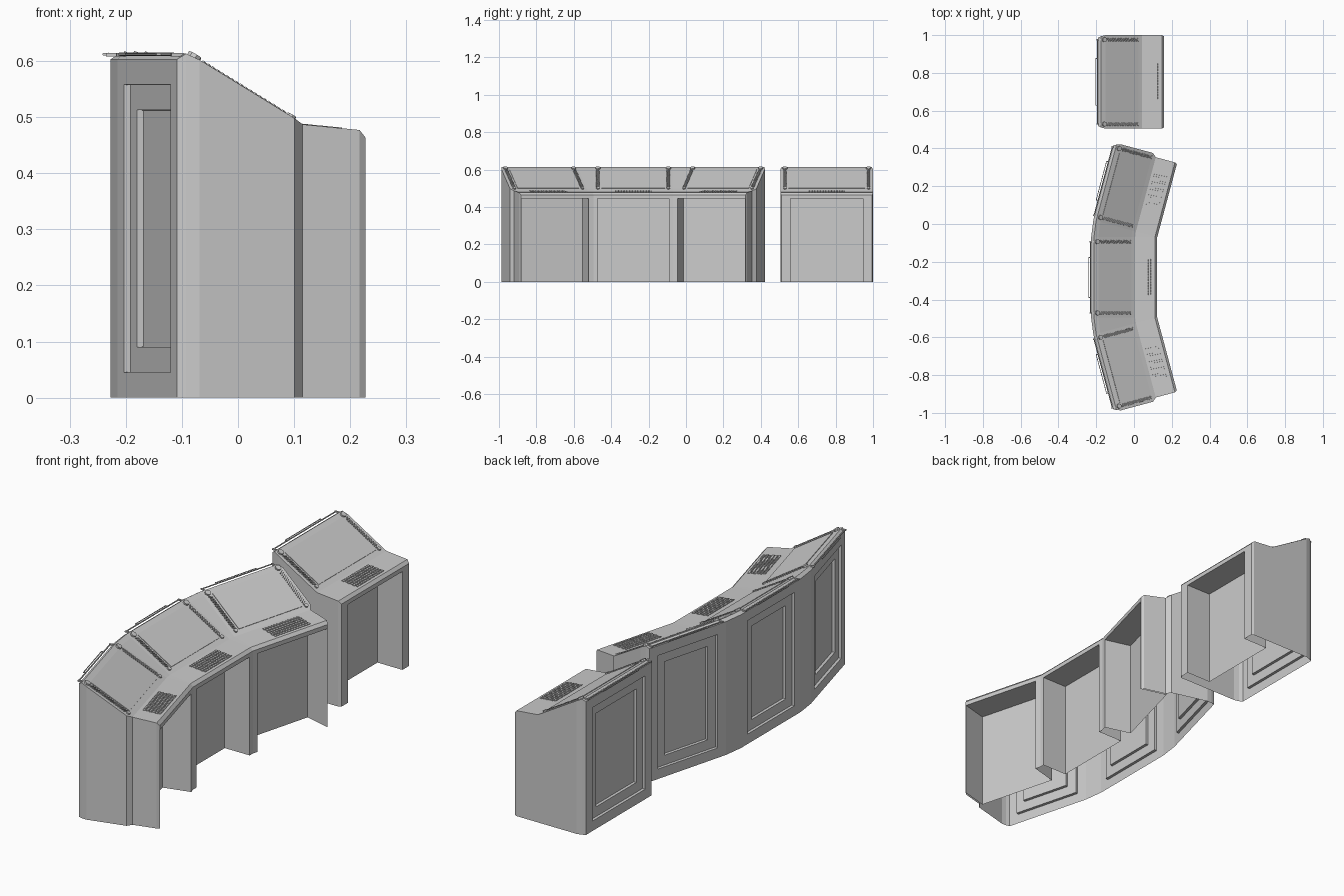
import bpy, bmesh
from math import radians, atan2
from mathutils import Matrix, Vector

if "Cube" in bpy.data.objects:
    bpy.data.objects.remove(bpy.data.objects["Cube"])

T = lambda x, y, z=0: Matrix.Translation((x, y, z))
R = lambda deg, axis: Matrix.Rotation(radians(deg), 4, axis)

# Side profile of a console, from the back top edge to the desk front edge
PROFILE = [(-.19, .603), (-.175, .613), (-.152, .602), (.023, .498),
           (.043, .487), (.148, .477), (.16, .464)]
FLAT = [0] * 7                                        # plain joint side
ARC_END = [.015, .007, 0, 0, .018, .018, .024]        # stepped, chamfered end
BOX_END = [.014, .006, 0, 0, 0, 0, .006]              # chamfered end
SLOPE = atan2(.104, .175)


def finish(bm, name):
    me = bpy.data.meshes.new(name)
    bm.to_mesh(me)
    bm.free()
    ob = bpy.data.objects.new(name, me)
    bpy.context.collection.objects.link(ob)
    return ob


class Body:
    """Open-bottomed shell assembled from console sections and wedges."""

    def __init__(self):
        self.bm, self.cache, self.panels = bmesh.new(), {}, []

    def vert(self, co):
        key = tuple(round(c, 4) for c in co)
        if key not in self.cache:
            self.cache[key] = self.bm.verts.new(co)
        return self.cache[key]

    def face(self, points, out):
        vs = list(dict.fromkeys(self.vert(p) for p in points))
        if len(vs) < 3:
            return None
        f = self.bm.faces.new(vs)
        f.normal_update()
        if f.normal.dot(out) < 0:
            f.normal_flip()
        return f

    def skin(self, M, a, b):
        """Back wall and top surfaces between two (top, bottom) outlines."""
        d = M.to_3x3()
        for i in range(6):
            self.face([a[0][i], a[0][i + 1], b[0][i + 1], b[0][i]], Vector((0, 0, 1)))
        return self.face([a[1][0], a[0][0], b[0][0], b[1][0]], d @ Vector((-1, 0, 0)))

    def section(self, M, w, insets, rim):
        d = M.to_3x3()
        cols = []
        for side, ins in zip((-1, 1), insets):
            ys = [side * (w / 2 - i) for i in ins]
            cols.append(([M @ Vector((x, y, z)) for (x, z), y in zip(PROFILE, ys)],
                         [M @ Vector((x, y, 0)) for (x, z), y in zip(PROFILE, ys)]))
        self.panels.append(self.skin(M, *cols))
        # end walls
        for side, ins, (top, bot) in zip((-1, 1), insets, cols):
            if ins is not FLAT:
                for i in range(6):
                    self.face([bot[i], bot[i + 1], top[i + 1], top[i]], d @ Vector((0, side, 0)))
        # front frame and knee well
        h, xf, xb = .445, .16, .035
        P = lambda x, s, z: M @ Vector((x, s * (w / 2 - rim), z))
        fwd = d @ Vector((1, 0, 0))
        for s, (top, bot) in zip((-1, 1), cols):
            self.face([bot[6], P(xf, s, 0), P(xf, s, h), top[6]], fwd)
            self.face([P(xf, s, 0), P(xb, s, 0), P(xb, s, h), P(xf, s, h)], d @ Vector((0, -s, 0)))
        self.face([P(xf, -1, h), P(xf, 1, h), cols[1][0][6], cols[0][0][6]], fwd)
        self.face([P(xf, -1, h), P(xf, 1, h), P(xb, 1, h), P(xb, -1, h)], Vector((0, 0, -1)))
        self.face([P(xb, -1, 0), P(xb, 1, 0), P(xb, 1, h), P(xb, -1, h)], fwd)
        return cols

    def done(self, name):
        # two-step recessed back panels
        for f in self.panels:
            for t, depth in ((.045, 0), (.001, -.012), (.044, 0), (.001, -.012)):
                bmesh.ops.inset_individual(self.bm, faces=[f], thickness=t, depth=depth,
                                           use_even_offset=True)
        return finish(self.bm, name)


def box(bm, M, size):
    bmesh.ops.create_cube(bm, size=1, matrix=M @ Matrix.Diagonal((*size, 1)))


def rod(bm, M, radius, length, sides=8):
    bmesh.ops.create_cone(bm, cap_ends=True, segments=sides, radius1=radius,
                          radius2=radius, depth=length, matrix=M)


def details(M, w, tag, key_shift=0):
    S = M @ T(-.0645, 0, .55) @ Matrix.Rotation(SLOPE, 4, 'Y')   # screen plane
    edge = w / 2 - .024
    # screen plate
    bm = bmesh.new()
    box(bm, S @ T(0, 0, .001), (.196, w - .085, .003))
    finish(bm, "screen_" + tag)
    # ribbed side strips with corner knobs
    bm = bmesh.new()
    for s in (-1, 1):
        for i in range(18):
            box(bm, S @ T(-.085 + i * .01, s * edge, .002) @ R(s * 35, 'Z'), (.004, .019, .005))
        rod(bm, S @ T(-.108, s * edge, .002), .013, .01)
        rod(bm, S @ T(.1, s * edge, .002), .009, .008)
    finish(bm, "screen_clips_" + tag)
    # thin rail behind the top edge
    bm = bmesh.new()
    rod(bm, M @ T(-.193, 0, .612) @ R(90, 'X'), .003, 2 * edge, 6)
    rod(bm, M @ T(-.203, 0, .612) @ R(90, 'X'), .002, w * .5, 6)
    for s in (-1, 1):
        box(bm, M @ T(-.187, s * edge, .611), (.022, .007, .006))
        box(bm, M @ T(-.197, s * w * .25, .612), (.014, .005, .004))
    finish(bm, "top_rail_" + tag)
    # keyboard
    bm = bmesh.new()
    K = M @ T(.097, key_shift, .482) @ R(5.4, 'Y')
    for r in range(6):
        for c in range(13):
            box(bm, K @ T((r - 2.5) * .0135, (c - 6) * .0148 + (r % 2) * .003, .001),
                (.010, .0115, .004))
    finish(bm, "keyboard_" + tag)


# Three linked consoles in an arc, outer ones turned 15 degrees about the front corner
WM, WO = .425, .425
mid = T(-.037, -.2825)
left = mid @ T(.16, WM / 2) @ R(-15, 'Z') @ T(-.16, WO / 2)
right = mid @ T(.16, -WM / 2) @ R(15, 'Z') @ T(-.16, -WO / 2)
arc = Body()
c_right = arc.section(right, WO, (ARC_END, FLAT), .026)
c_mid = arc.section(mid, WM, (FLAT, FLAT), .022)
c_left = arc.section(left, WO, (FLAT, ARC_END), .026)
arc.skin(mid, c_right[1], c_mid[0])     # wedge fillers
arc.skin(mid, c_mid[1], c_left[0])
arc.done("arc_console_body")
details(right, WO, "arc_right", -.02)
details(mid, WM, "arc_middle")
details(left, WO, "arc_left", .02)

# Separate single console
single = T(0, .7525)
body = Body()
body.section(single, .495, (BOX_END, BOX_END), .053)
body.done("single_console_body")
details(single, .495, "single")
